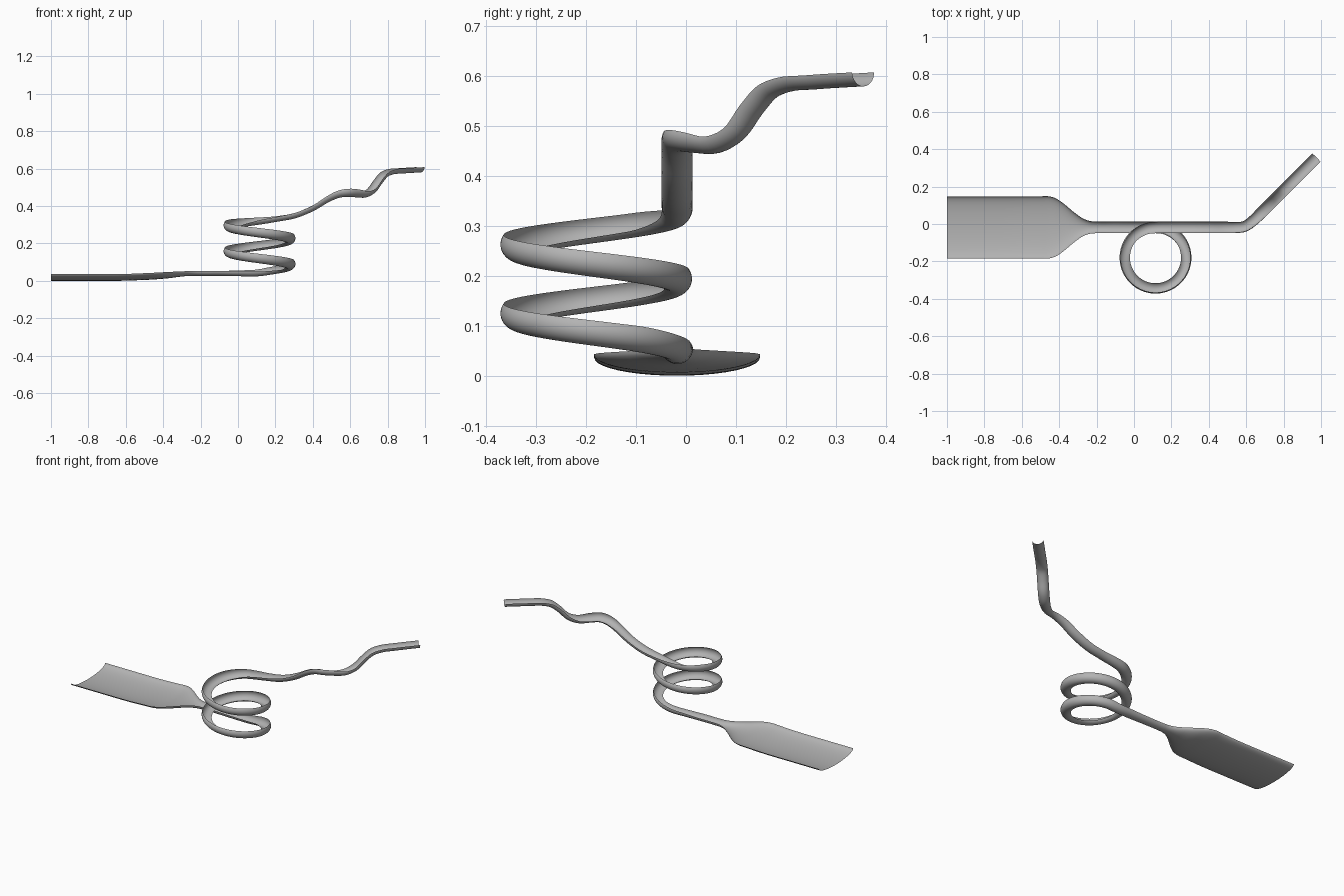
import bpy, math
from mathutils import Vector

if "Cube" in bpy.data.objects:
    bpy.data.objects.remove(bpy.data.objects["Cube"])

# Stations along the chute: x, y, rim height, half width, depth, bank (degrees)
Y = -0.018
stations = [
    (-1.0, Y, .036, .166, .036, 0), (-.8, Y, .036, .166, .036, 0),
    (-.6, Y, .037, .166, .036, 0), (-.5, Y, .041, .166, .036, 0),
    (-.455, Y, .043, .166, .036, 0), (-.42, Y, .045, .156, .035, 0),
    (-.38, Y, .047, .130, .034, 0), (-.32, Y, .050, .080, .029, 0),
    (-.27, Y, .052, .046, .026, 0), (-.235, Y, .053, .034, .026, 0),
    (-.2, Y, .053, .031, .026, 0), (-.1, Y, .053, .031, .026, 0),
    (0, Y, .053, .031, .028, 5),
]

# Spiral: two clockwise turns, banked inwards
CX, CY, R, TURNS, STEPS = .115, -.18, .161, 2, 48
for i in range(STEPS + 1):
    t = i / STEPS
    a = math.pi / 2 - t * TURNS * 2 * math.pi
    bank = 38 * min(1, (t + .04) / .12, (1.04 - t) / .12)
    stations.append((CX + R * math.cos(a), CY + R * math.sin(a),
                     .056 + .276 * t, .031, .031, bank))

# Upper run with left-hand bend and drop
for x, y, z, bank in [
    (.2, Y, .343, 4), (.3, Y, .362, 0), (.4, Y, .403, 0), (.48, Y, .450, -8),
    (.54, Y, .473, -20), (.59, -.012, .478, -28), (.635, .018, .475, -24),
    (.68, .060, .474, -10), (.715, .095, .494, 0), (.75, .130, .542, 0),
    (.785, .165, .581, 0), (.82, .200, .596, 0), (.88, .260, .602, 0),
    (.975, .355, .608, 0)]:
    stations.append((x, y, z, .031, .028, bank))


def spline(pts, n):
    """Catmull-Rom interpolation with non-uniform (distance based) tangents."""
    d = [0]
    for p, q in zip(pts, pts[1:]):
        d.append(d[-1] + (Vector(q[:3]) - Vector(p[:3])).length)

    def tangent(i, k):
        if i == 0 or i == len(pts) - 1:
            j = 0 if i == 0 else i - 1
            return (pts[j + 1][k] - pts[j][k]) / (d[j + 1] - d[j])
        h0, h1 = d[i] - d[i - 1], d[i + 1] - d[i]
        s0, s1 = (pts[i][k] - pts[i - 1][k]) / h0, (pts[i + 1][k] - pts[i][k]) / h1
        return (s0 * h1 + s1 * h0) / (h0 + h1)

    out = []
    for i in range(len(pts) - 1):
        h = d[i + 1] - d[i]
        for s in range(n):
            t = s / n
            row = []
            for k in range(6):
                p, q, m, w = pts[i][k], pts[i + 1][k], tangent(i, k) * h, tangent(i + 1, k) * h
                row.append((2*t**3 - 3*t**2 + 1) * p + (t**3 - 2*t**2 + t) * m
                           + (3*t**2 - 2*t**3) * q + (t**3 - t**2) * w)
            out.append(row)
    out.append(list(pts[-1]))
    return out


# Sweep a half-ellipse gutter along the path
path = spline(stations, 4)
SEG = 20
verts, faces = [], []
for i, (x, y, z, w, depth, bank) in enumerate(path):
    a, b = path[max(i - 1, 0)], path[min(i + 1, len(path) - 1)]
    fwd = (Vector(b[:3]) - Vector(a[:3])).normalized()
    right = fwd.cross(Vector((0, 0, 1))).normalized()
    up = right.cross(fwd)
    c, s = math.cos(math.radians(bank)), math.sin(math.radians(bank))
    side, top = right * c - up * s, up * c + right * s
    for j in range(SEG + 1):
        u = math.pi * j / SEG
        verts.append(Vector((x, y, z)) - side * w * math.cos(u) - top * depth * math.sin(u))
    if i:
        for j in range(SEG):
            k = i * (SEG + 1) + j
            faces.append((k, k - SEG - 1, k - SEG, k + 1))

mesh = bpy.data.meshes.new("slide_chute")
mesh.from_pydata(verts, [], faces)
mesh.polygons.foreach_set("use_smooth", [True] * len(faces))
mat = bpy.data.materials.new("grey")
mat.diffuse_color = (.45, .45, .45, 1)
mat.use_nodes = True
mat.node_tree.nodes["Principled BSDF"].inputs["Base Color"].default_value = mat.diffuse_color
mesh.materials.append(mat)
chute = bpy.data.objects.new("slide_chute", mesh)
bpy.context.collection.objects.link(chute)
